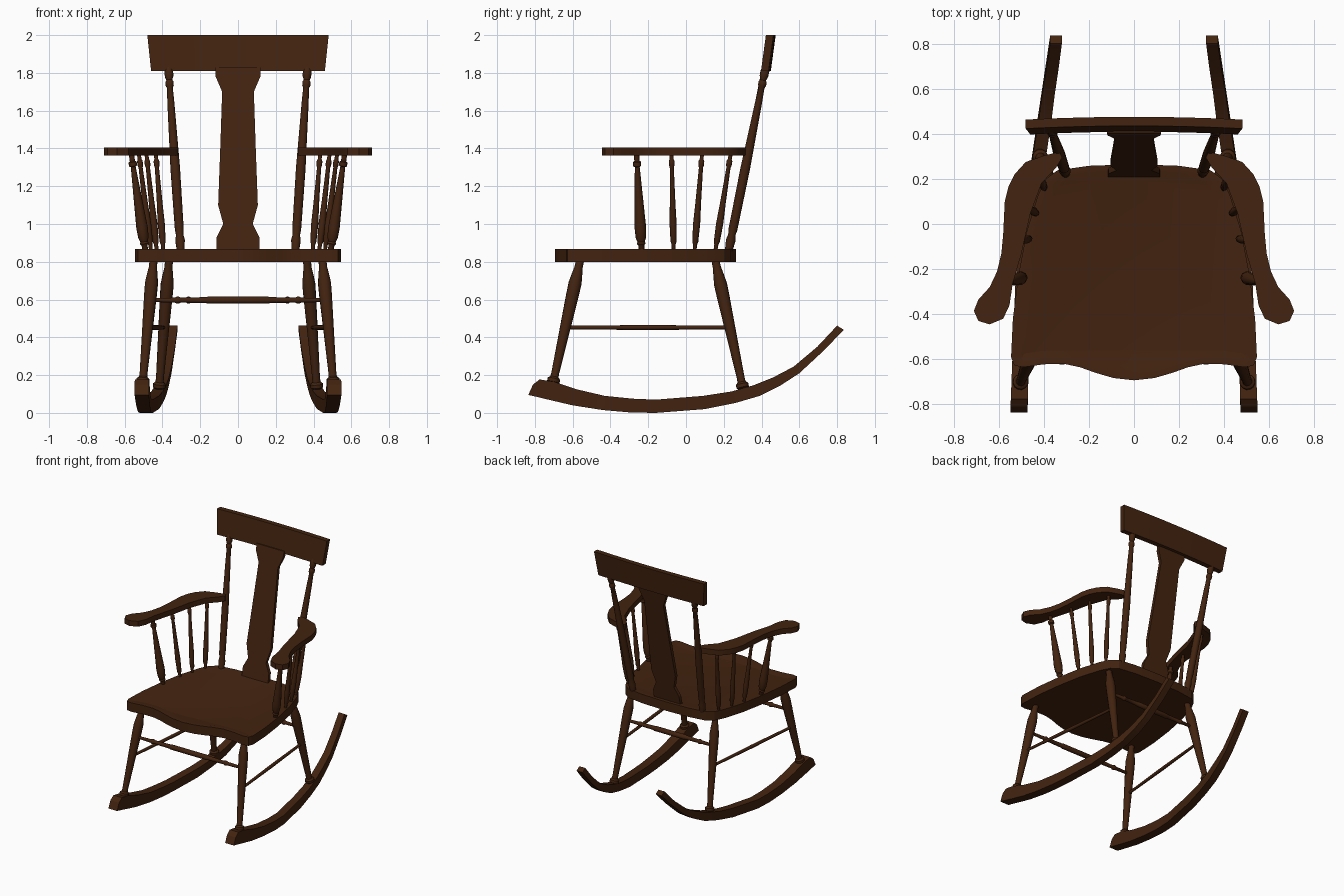
import bpy, bmesh, math
from mathutils import Vector

wood = bpy.data.materials.new("dark_brown_wood")
wood.diffuse_color = (0.056, 0.017, 0.005, 1)


def finish(name, bm, angle=35):
    bmesh.ops.recalc_face_normals(bm, faces=bm.faces)
    me = bpy.data.meshes.new(name)
    bm.to_mesh(me)
    bm.free()
    me.materials.append(wood)
    ob = bpy.data.objects.new(name, me)
    bpy.context.collection.objects.link(ob)
    bpy.ops.object.select_all(action='DESELECT')
    ob.select_set(True)
    bpy.context.view_layer.objects.active = ob
    bpy.ops.object.shade_smooth_by_angle(angle=math.radians(angle))
    return ob


def loft(name, rings, angle=35):
    """Skin a list of closed rings and cap both ends."""
    bm = bmesh.new()
    vr = [[bm.verts.new(p) for p in r] for r in rings]
    n = len(rings[0])
    for a, b in zip(vr, vr[1:]):
        for i in range(n):
            bm.faces.new((a[i], a[(i + 1) % n], b[(i + 1) % n], b[i]))
    bm.faces.new(vr[0])
    bm.faces.new(vr[-1])
    return finish(name, bm, angle)


def turned(name, p0, p1, profile, sides=12):
    """Turned spindle from p0 to p1; profile is (fraction, radius)."""
    p0, p1 = Vector(p0), Vector(p1)
    q = (p1 - p0).to_track_quat('Z', 'Y')
    rings = []
    for t, r in profile:
        c = p0.lerp(p1, t)
        rings.append([c + q @ Vector((r * math.cos(k * math.tau / sides),
                                      r * math.sin(k * math.tau / sides), 0)) for k in range(sides)])
    return loft(name, rings)


def slab(name, outline, z0, z1):
    return loft(name, [[(x, y, z) for x, y in outline] for z in (z0, z1)])


def interp(table, v):
    for (a, fa), (b, fb) in zip(table, table[1:]):
        if v <= b:
            break
    return fa + (fb - fa) * (v - a) / (b - a)


# Seat: shaped plank with a shallow dished top
half = [(0.09, -0.683), (0.17, -0.66), (0.24, -0.635), (0.31, -0.62), (0.40, -0.622),
        (0.49, -0.635), (0.53, -0.628), (0.545, -0.59), (0.537, -0.42), (0.513, -0.23),
        (0.475, -0.03), (0.425, 0.13), (0.39, 0.2), (0.34, 0.238), (0.2, 0.258)]
outline = [(0, -0.693)] + half + [(0, 0.265)] + [(-x, y) for x, y in reversed(half)]
bm = bmesh.new()
top = bm.faces.new([bm.verts.new((x, y, 0.868)) for x, y in outline])
low = bmesh.ops.extrude_face_region(bm, geom=[top])
bmesh.ops.translate(bm, verts=[v for v in low['geom'] if isinstance(v, bmesh.types.BMVert)],
                    vec=(0, 0, -0.07))
bmesh.ops.recalc_face_normals(bm, faces=bm.faces)
top = max(bm.faces, key=lambda f: f.calc_center_median().z)
bmesh.ops.inset_region(bm, faces=[top], thickness=0.03)
bmesh.ops.inset_region(bm, faces=[top], thickness=0.03, depth=-0.008)
finish("seat", bm, 25)

# Crest rail: leaning, gently bowed, wider at the top
rings = []
for i in range(13):
    u = i / 6 - 1
    bow = 0.012 * (1 - u * u)
    rings.append([(u * 0.46, 0.397 + bow, 1.81), (u * 0.46, 0.437 + bow, 1.81),
                  (u * 0.48, 0.463 + bow, 2.0), (u * 0.48, 0.423 + bow, 2.0)])
loft("crest_rail", rings)

# Back splat: shaped flat board leaning with the posts
rings = []
for z, w in [(0.86, 0.115), (0.93, 0.113), (1.0, 0.078), (1.1, 0.105), (1.4, 0.094),
             (1.70, 0.084), (1.78, 0.118), (1.83, 0.12)]:
    y = 0.222 + (z - 0.86) * 0.2
    rings.append([(-w, y - 0.013, z), (w, y - 0.013, z), (w, y + 0.013, z), (-w, y + 0.013, z)])
loft("back_splat", rings, 20)

# Turning profiles
LEG = [(0, 0.024), (0.04, 0.025), (0.05, 0.034), (0.075, 0.034), (0.09, 0.022), (0.12, 0.021),
       (0.4, 0.027), (0.72, 0.034), (0.82, 0.035), (0.9, 0.027), (0.94, 0.022), (1, 0.021)]
POST = [(0, 0.02), (0.06, 0.026), (0.09, 0.02), (0.12, 0.024), (0.45, 0.026), (0.8, 0.019),
        (0.89, 0.016), (0.9, 0.022), (0.92, 0.022), (0.93, 0.016), (0.95, 0.023),
        (0.98, 0.024), (1, 0.018)]
VASE = [(0, 0.015), (0.06, 0.016), (0.08, 0.024), (0.1, 0.02), (0.14, 0.028), (0.24, 0.031),
        (0.45, 0.025), (0.8, 0.015), (0.86, 0.013), (0.87, 0.022), (0.91, 0.022),
        (0.92, 0.014), (1, 0.014)]
THIN = [(0, 0.01), (0.07, 0.011), (0.1, 0.016), (0.28, 0.019), (0.5, 0.015), (0.85, 0.011),
        (0.88, 0.015), (0.92, 0.015), (0.94, 0.01), (1, 0.011)]
BAR = [(0, 0.01), (0.14, 0.013), (0.15, 0.018), (0.165, 0.018), (0.175, 0.013), (0.32, 0.016),
       (0.33, 0.019), (0.67, 0.019), (0.68, 0.016), (0.825, 0.013), (0.835, 0.018),
       (0.85, 0.018), (0.86, 0.013), (1, 0.01)]

# Rocker edges: lower and upper (y, z) pairs per station
ROCKER = [(-0.835, 0.095, -0.81, 0.15), (-0.79, 0.085, -0.775, 0.177), (-0.72, 0.068, -0.70, 0.165),
          (-0.60, 0.04, -0.58, 0.125), (-0.44, 0.015, -0.43, 0.09), (-0.29, 0.002, -0.28, 0.075),
          (-0.16, 0.0, -0.16, 0.07), (0.10, 0.02, 0.09, 0.09), (0.26, 0.052, 0.24, 0.113),
          (0.39, 0.09, 0.36, 0.147), (0.50, 0.145, 0.46, 0.187), (0.60, 0.21, 0.57, 0.245),
          (0.735, 0.335, 0.695, 0.35), (0.835, 0.44, 0.80, 0.462)]
ROCKER_X = [(-0.84, 0.51), (-0.2, 0.49), (0.3, 0.423), (0.84, 0.345)]

ARM = [(0.33, 0.32), (0.40, 0.303), (0.48, 0.275), (0.53, 0.22), (0.557, 0.165), (0.573, 0.1),
       (0.58, -0.045), (0.588, -0.13), (0.607, -0.21), (0.64, -0.28), (0.69, -0.335),
       (0.71, -0.385), (0.69, -0.43), (0.64, -0.445), (0.58, -0.42), (0.552, -0.36),
       (0.538, -0.265), (0.50, -0.135), (0.46, 0.045), (0.41, 0.18), (0.345, 0.25), (0.318, 0.295)]

# Arm spindles: bottom x, y and top x, y
SPINDLES = [(0.49, -0.235, 0.565, -0.262), (0.46, -0.065, 0.525, -0.077),
            (0.43, 0.045, 0.485, 0.085), (0.395, 0.155, 0.435, 0.237)]

for s, side in ((-1, "left"), (1, "right")):
    # Curved rocker, narrowing to the back
    rings = []
    for yb, zb, yt, zt in ROCKER:
        x = s * interp(ROCKER_X, yb)
        w = 0.038 - 0.012 * (yb + 0.84) / 1.68
        rings.append([(x - w, yb, zb), (x + w, yb, zb), (x + w, yt, zt), (x - w, yt, zt)])
    loft("rocker_" + side, rings, 20)

    # Legs and side stretcher
    turned("front_leg_" + side, (s * 0.507, -0.71, 0.13), (s * 0.447, -0.56, 0.81), LEG)
    turned("rear_leg_" + side, (s * 0.42, 0.308, 0.10), (s * 0.365, 0.155, 0.81), LEG)
    turned("side_stretcher_" + side, (s * 0.478, -0.635, 0.452), (s * 0.393, 0.232, 0.452),
           [(0, 0.01), (0.5, 0.013), (1, 0.01)])

    # Arm, its spindles and the back post
    slab("arm_" + side, [(s * x, y) for x, y in ARM], 1.363, 1.405)
    for i, (xb, yb, xt, yt) in enumerate(SPINDLES):
        turned(f"arm_spindle_{side}_{i + 1}", (s * xb, yb, 0.855), (s * xt, yt, 1.375),
               VASE if i == 0 else THIN)
    turned("back_post_" + side, (s * 0.303, 0.225, 0.855), (s * 0.368, 0.422, 1.83), POST)

# Cross stretchers between the front and the rear legs
turned("front_stretcher", (-0.465, -0.606, 0.597), (0.465, -0.606, 0.597), BAR)
turned("rear_stretcher", (-0.382, 0.2, 0.597), (0.382, 0.2, 0.597), BAR)
